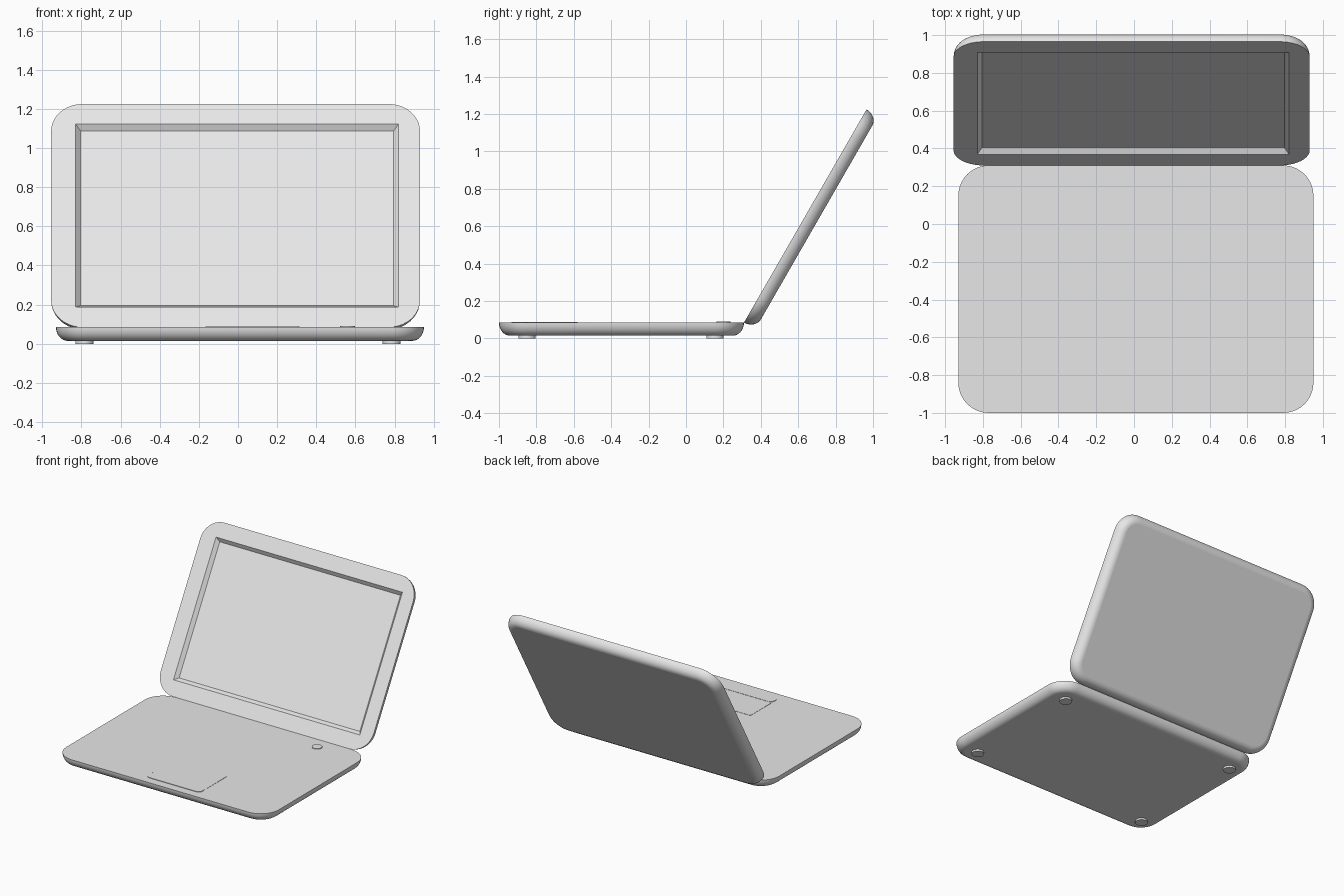
import bpy
import bmesh
from math import cos, sin, pi, radians

old = bpy.data.objects.get("Cube")
if old:
    bpy.data.objects.remove(old, do_unlink=True)

grey = bpy.data.materials.new("light_grey")
grey.use_nodes = True
grey.diffuse_color = (0.8, 0.8, 0.8, 1)
grey.node_tree.nodes["Principled BSDF"].inputs["Base Color"].default_value = (0.8, 0.8, 0.8, 1)

ARC = 10   # segments in each rounded corner


def finish(bm, name, location, tilt=0):
    bmesh.ops.recalc_face_normals(bm, faces=bm.faces[:])
    mesh = bpy.data.meshes.new(name)
    bm.to_mesh(mesh)
    bm.free()
    mesh.materials.append(grey)
    obj = bpy.data.objects.new(name, mesh)
    obj.location = location
    obj.rotation_euler.x = tilt
    bpy.context.collection.objects.link(obj)
    return obj


def rounded_loop(bm, width, depth, radius, z):
    """Ring of vertices round a rounded rectangle, corner by corner."""
    ring = []
    for q, (sx, sy) in enumerate([(1, 1), (-1, 1), (-1, -1), (1, -1)]):
        for i in range(ARC + 1):
            a = (q + i / ARC) * pi / 2
            ring.append(bm.verts.new((sx * (width / 2 - radius) + radius * cos(a),
                                      sy * (depth / 2 - radius) + radius * sin(a), z)))
    return ring


def bridge(bm, a, b, smooth):
    for i in range(len(a)):
        j = (i + 1) % len(a)
        bm.faces.new((a[i], a[j], b[j], b[i])).smooth = smooth


def slab(width, depth, height, radius, edge, steps=8):
    """Slab with its flat face at z = 0 and a rounded lower edge."""
    bm = bmesh.new()
    rings = []
    for k in range(steps + 1):
        a = k / steps * pi / 2
        inset = edge * (1 - cos(a))
        rings.append(rounded_loop(bm, width - 2 * inset, depth - 2 * inset,
                                  radius - inset, -height * sin(a)))
    for a, b in zip(rings, rings[1:]):
        bridge(bm, a, b, True)
    bm.faces.new(rings[-1])
    return bm, rings[0]


def plate(name, width, depth, height, radius, location):
    bm = bmesh.new()
    low = rounded_loop(bm, width, depth, radius, 0)
    high = rounded_loop(bm, width, depth, radius, height)
    bridge(bm, low, high, False)
    bm.faces.new(low)
    bm.faces.new(high)
    return finish(bm, name, location)


def disc(name, radius, height, location):
    bm = bmesh.new()
    bmesh.ops.create_cone(bm, cap_ends=True, segments=32, radius1=radius,
                          radius2=radius, depth=height)
    for f in bm.faces:
        f.smooth = len(f.verts) == 4
    return finish(bm, name, location)


TOP = 0.085

# Keyboard base
bm, rim = slab(1.88, 1.31, 0.07, 0.16, 0.06)
bm.faces.new(rim)
finish(bm, "base", (0.01, -0.345, TOP))

# Lid with a sunken screen, its walls sloping inward
LENGTH = 1.315
TILT = radians(60.1)
bm, rim = slab(1.885, LENGTH, 0.07, 0.16, 0.06)


def screen_ring(inset, z):
    w, d = 0.825 - inset, 0.54 - inset
    return [bm.verts.new((sx * w + 0.008, sy * d, z))
            for sx, sy in [(1, 1), (-1, 1), (-1, -1), (1, -1)]]


outer = screen_ring(0, 0)
inner = screen_ring(0.025, -0.027)
for i in range(len(rim)):
    j = (i + 1) % len(rim)
    a, b = outer[i // (ARC + 1)], outer[j // (ARC + 1)]
    corners = [rim[i], rim[j], a] if a == b else [rim[i], rim[j], b, a]
    bm.faces.new(corners)
bridge(bm, outer, inner, False)
bm.faces.new(inner)
finish(bm, "lid", (-0.0125, 0.31 + LENGTH / 2 * cos(TILT), TOP + LENGTH / 2 * sin(TILT)), TILT)

# Touchpad, its button bar and the power button
plate("touchpad", 0.48, 0.27, 0.002, 0.01, (0.075, -0.715, TOP))
plate("touchpad_button", 0.48, 0.085, 0.004, 0.035, (0.075, -0.89, TOP))
disc("power_button", 0.038, 0.01, (0.56, 0.2, TOP))

# Feet
for side, x in (("right", -0.785), ("left", 0.785)):
    for end, y in (("front", -0.85), ("back", 0.155)):
        disc(f"{end}_{side}_foot", 0.046, 0.02, (x, y, 0.01))
